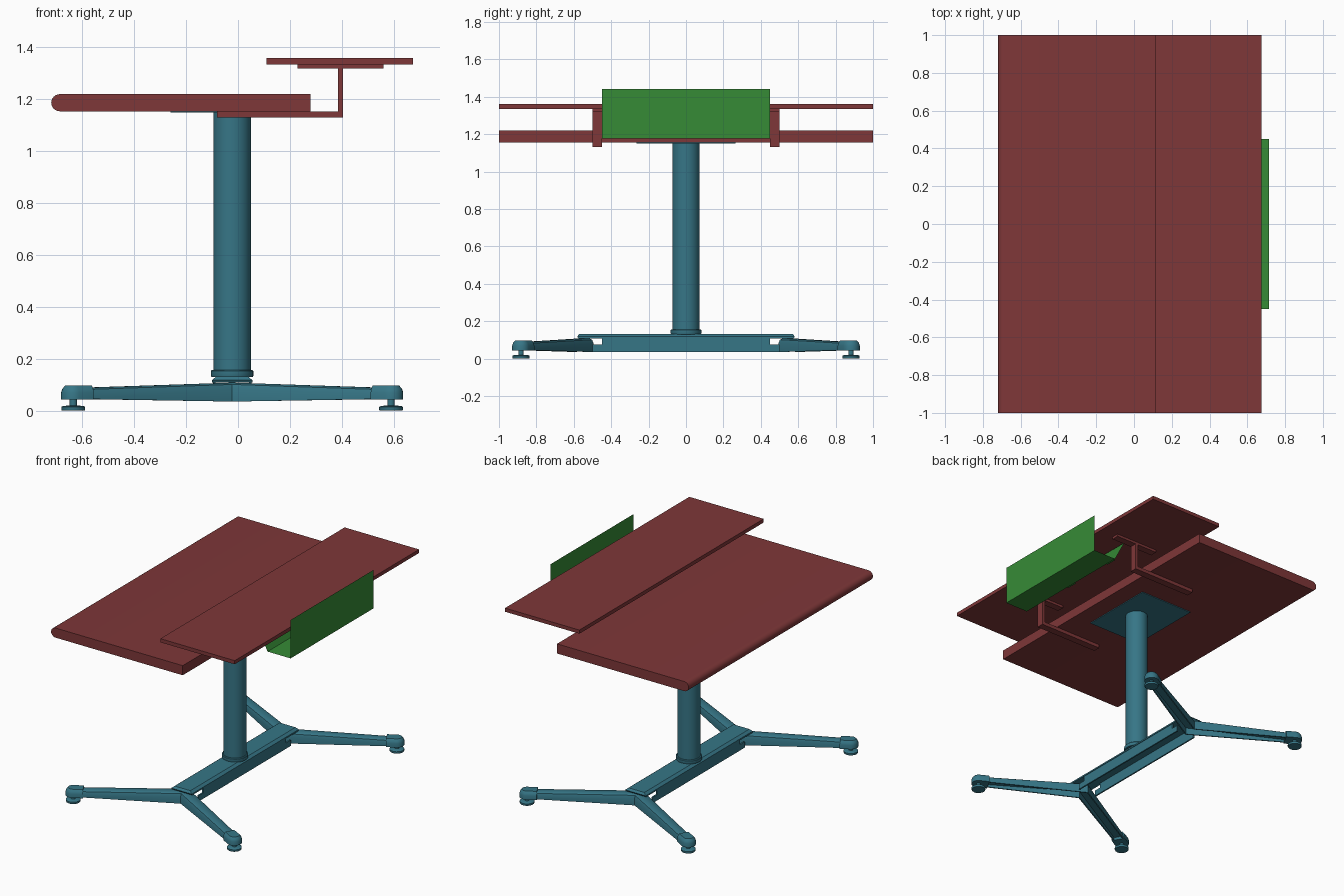
import bpy, bmesh, math
from mathutils import Vector

if "Cube" in bpy.data.objects:
    bpy.data.objects.remove(bpy.data.objects["Cube"])


def material(name, rgb):
    m = bpy.data.materials.new(name)
    m.use_nodes = True
    color = (*rgb, 1)
    m.diffuse_color = color
    m.node_tree.nodes["Principled BSDF"].inputs["Base Color"].default_value = color
    return m


RED = material("dark red laminate", (0.21, 0.038, 0.04))
TEAL = material("teal metal", (0.037, 0.18, 0.24))
GREEN = material("green sheet", (0.037, 0.26, 0.037))

CX = -0.0225  # column axis
HALF = 1.0    # half length of the tops


def finish(name, bm, mat, smooth=False):
    bmesh.ops.recalc_face_normals(bm, faces=bm.faces)
    mesh = bpy.data.meshes.new(name)
    bm.to_mesh(mesh)
    bm.free()
    mesh.materials.append(mat)
    ob = bpy.data.objects.new(name, mesh)
    bpy.context.collection.objects.link(ob)
    if smooth:
        bpy.ops.object.select_all(action="DESELECT")
        ob.select_set(True)
        bpy.context.view_layer.objects.active = ob
        bpy.ops.object.shade_smooth_by_angle(angle=math.radians(35))
    return ob


def loft(name, rings, mat, smooth=False):
    """Closed rings of equal length, skinned and capped."""
    bm = bmesh.new()
    loops = [[bm.verts.new(p) for p in ring] for ring in rings]
    n = len(loops[0])
    for a, b in zip(loops, loops[1:]):
        for i in range(n):
            j = (i + 1) % n
            bm.faces.new((a[i], a[j], b[j], b[i]))
    bm.faces.new(loops[0])
    bm.faces.new(loops[-1])
    return finish(name, bm, mat, smooth)


def box(name, x, y, z, mat):
    return loft(name, [[(x[0], y[0], h), (x[1], y[0], h), (x[1], y[1], h), (x[0], y[1], h)]
                       for h in z], mat)


def turned(name, x, y, profile, mat, n=32):
    """Round part from (radius, height) pairs."""
    angles = [math.tau * i / n for i in range(n)]
    return loft(name, [[(x + r * math.cos(a), y + r * math.sin(a), z) for a in angles]
                       for r, z in profile], mat, True)


def sheet(name, path, y0, y1, mat):
    """Thin folded sheet: an x-z path swept along y."""
    bm = bmesh.new()
    rows = [[bm.verts.new((x, y, z)) for x, z in path] for y in (y0, y1)]
    for i in range(len(path) - 1):
        bm.faces.new((rows[0][i], rows[0][i + 1], rows[1][i + 1], rows[1][i]))
    return finish(name, bm, mat)


# Main top with a bullnose edge on one side
mid, rad = 1.187, 0.033
nose = [(-0.72 + rad - rad * math.sin(a), mid + rad * math.cos(a))
        for a in [math.pi * i / 12 for i in range(13)]]
section = nose + [(0.28, mid - rad), (0.28, mid + rad)]
loft("main_top", [[(x, y, z) for x, z in section] for y in (-HALF, HALF)], RED, True)

# Raised shelf and its two brackets
box("raised_shelf", (0.11, 0.675), (-HALF, HALF), (1.335, 1.36), RED)
for side, s in (("front", -1), ("back", 1)):
    y = sorted((s * 0.45, s * 0.5))
    box(side + "_bracket_arm", (-0.08, 0.405), y, (1.13, 1.154), RED)
    box(side + "_bracket_post", (0.385, 0.405), y, (1.154, 1.318), RED)
    box(side + "_bracket_head", (0.23, 0.56), y, (1.318, 1.335), RED)
    # Mounting tabs of the cable tray
    y = s * 0.2
    sheet(side + "_tray_tab", [(0.36, 1.328), (0.46, 1.328)], y - 0.04, y + 0.04, GREEN)

# Folded cable tray
sheet("cable_tray", [(0.46, 1.328), (0.54, 1.176), (0.715, 1.176), (0.715, 1.44)],
      -0.45, 0.45, GREEN)

# Column, collar and mounting plate
box("mounting_plate", (-0.26, 0.15), (-0.265, 0.265), (1.149, 1.155), TEAL)
turned("column", CX, 0, [(0.0725, 0.13), (0.0725, 1.152)], TEAL)
turned("column_collar", CX, 0, [(0.08, 0.13), (0.082, 0.135), (0.082, 0.152), (0.079, 0.156)], TEAL)

# Base beam: chamfered top plate over two side walls
loft("beam_top", [[(CX - w, -l, z), (CX + w, -l, z), (CX + w, l, z), (CX - w, l, z)]
                  for w, l, z in ((0.078, 0.575, 0.108), (0.078, 0.582, 0.118), (0.06, 0.57, 0.132))],
     TEAL)
wall = [(-0.5, 0.035), (0.5, 0.035), (0.5, 0.075), (0.45, 0.075),
        (0.45, 0.11), (-0.45, 0.11), (-0.45, 0.075), (-0.5, 0.075)]
for side, s in (("left", 1), ("right", -1)):
    loft(side + "_beam_wall", [[(CX + s * w, y, z) for y, z in wall] for w in (0.064, 0.074)], TEAL)


def channel(half, bottom, top):
    """Inverted U section as (offset, height) pairs."""
    outer = [(half, bottom), (half, top - 0.025), (half * 0.85, top - 0.007), (half * 0.55, top)]
    inner = [(half - 0.008, bottom), (half - 0.008, top - 0.027)]
    return ([(-p, z) for p, z in outer] + outer[::-1] + inner + [(-p, z) for p, z in inner[::-1]])


# Legs, end caps and glides
for xs, xn in ((1, "left"), (-1, "right")):
    for ys, yn in ((1, "back"), (-1, "front")):
        name = yn + "_" + xn
        start = Vector((CX, ys * 0.543))
        foot = Vector((CX + xs * 0.6125, ys * 0.882))
        d = (foot - start).normalized()
        side = Vector((-d.y, d.x))
        end = foot - d * 0.03
        # The inner end is mitred on the beam axis
        rings = [[(start.x, start.y + p / d.x, z) for p, z in channel(0.042, 0.035, 0.108)],
                 [(*(end + side * p), z) for p, z in channel(0.036, 0.045, 0.088)]]
        loft(name + "_leg", rings, TEAL, True)
        # Cap: half round outside, straight towards the leg
        outline = [(0.047 * math.cos(a), 0.047 * math.sin(a))
                   for a in [math.pi * (i / 12 - 0.5) for i in range(13)]]
        outline += [(-0.065, 0.045), (-0.065, -0.045)]
        caps = []
        for k, z in ((1, 0.043), (1, 0.07), (0.9, 0.084), (0.68, 0.096)):
            caps.append([(*(foot + d * (u * k if u > 0 else u) + side * v * k), z)
                         for u, v in outline])
        loft(name + "_foot_cap", caps, TEAL, True)
        turned(name + "_glide", foot.x, foot.y,
               [(0.044, 0), (0.046, 0.004), (0.046, 0.014), (0.04, 0.018),
                (0.014, 0.02), (0.014, 0.045)], TEAL, 24)
